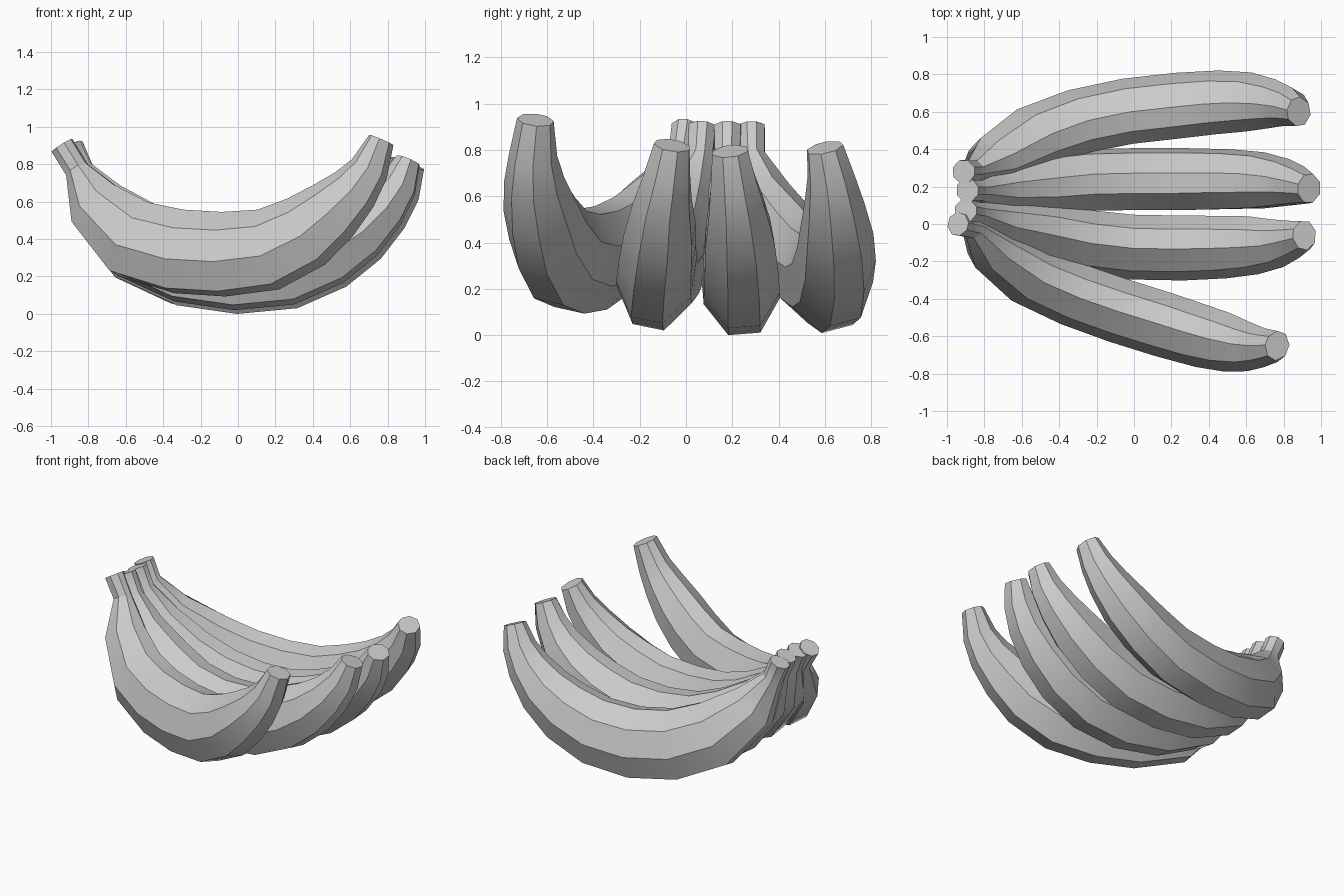
import bpy, bmesh, math
from mathutils import Vector

if "Cube" in bpy.data.objects:
    bpy.data.objects.remove(bpy.data.objects["Cube"])

# eight-sided banana section (sideways, inward), and half width / half depth along the fruit
SECTION = [(.33, 1), (.93, .45), (1, -.35), (.42, -1), (-.42, -1), (-1, -.35), (-.93, .45), (-.33, 1)]
WIDTH = [.062, .058, .125, .155, .163, .165, .165, .160, .150, .125, .100, .078]
DEPTH = [.062, .062, .150, .210, .218, .218, .212, .195, .165, .130, .100, .064]

# side-view centre lines (x, z) from stem to tip
OUTER = [(-.94, .90), (-.86, .77), (-.76, .58), (-.56, .40), (-.32, .335), (-.08, .32),
         (.16, .345), (.36, .44), (.50, .55), (.62, .665), (.70, .775), (.765, .93)]
INNER = [(-.89, .90), (-.835, .77), (-.73, .57), (-.52, .37), (-.27, .26), (.0, .222),
         (.27, .242), (.49, .325), (.66, .43), (.79, .55), (.875, .665), (.93, .795)]


def banana(name, line, ys, dx=0, dz=0, tip_dx=0):
    """Loft the section along a centre line lying close to a tilted plane."""
    n = len(line)
    pts = []
    for i, ((x, z), y) in enumerate(zip(line, ys)):
        t = i / (n - 1)
        pts.append(Vector((x + dx * (1 - t) + tip_dx * t, y, z + dz * min(1, 3 * t))))
    side0 = (pts[5] - pts[0]).cross(pts[-1] - pts[5]).normalized()
    bm = bmesh.new()
    rings = []
    for i, p in enumerate(pts):
        t = (pts[min(i + 1, n - 1)] - pts[max(i - 1, 0)]).normalized()
        side = (side0 - t * side0.dot(t)).normalized()
        inward = side.cross(t)
        if inward.z < 0 and abs(t.z) < .9:
            inward = -inward
        elif abs(t.z) >= .9 and inward.dot(pts[5] + Vector((0, 0, 1)) - p) < 0:
            inward = -inward
        rings.append([bm.verts.new(p + side * a * WIDTH[i] + inward * b * DEPTH[i])
                      for a, b in SECTION])
    for r, s in zip(rings, rings[1:]):
        for k in range(8):
            m = (k + 1) % 8
            bm.faces.new((r[k], r[m], s[m], s[k]))
    bm.faces.new(rings[0])
    bm.faces.new(rings[-1])
    bmesh.ops.recalc_face_normals(bm, faces=bm.faces)
    me = bpy.data.meshes.new(name)
    bm.to_mesh(me)
    bm.free()
    ob = bpy.data.objects.new(name, me)
    bpy.context.collection.objects.link(ob)
    bpy.ops.object.select_all(action='DESELECT')
    ob.select_set(True)
    bpy.context.view_layer.objects.active = ob
    bpy.ops.object.shade_smooth_by_angle(angle=math.radians(32))


# the four fruits, front to back
banana("banana_front", OUTER,
       [0, -.02, -.13, -.27, -.375, -.46, -.535, -.595, -.63, -.655, -.66, -.65])
banana("banana_mid_front", INNER,
       [.07, .06, .01, -.04, -.09, -.12, -.125, -.12, -.11, -.10, -.08, -.06],
       dx=-.01, dz=.025, tip_dx=-.02)
banana("banana_mid_back", INNER,
       [.18, .18, .19, .21, .23, .235, .235, .235, .23, .22, .205, .19], tip_dx=.005)
banana("banana_back", INNER,
       [.28, .285, .34, .46, .545, .60, .63, .648, .65, .64, .625, .60],
       dx=-.02, dz=.015, tip_dx=-.05)
